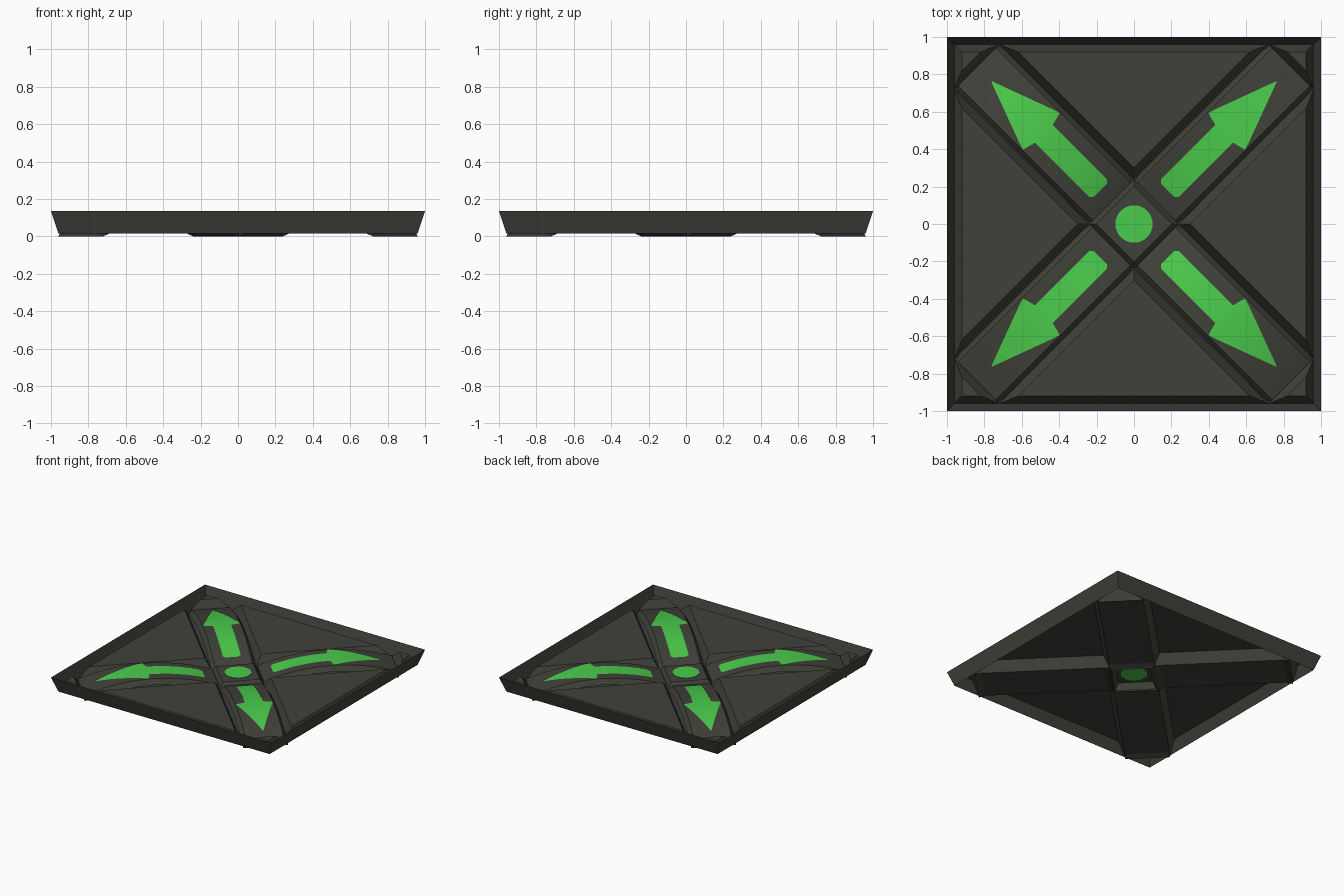
import bpy, bmesh, math
from mathutils import Matrix, Vector

if "Cube" in bpy.data.objects:
    bpy.data.objects.remove(bpy.data.objects["Cube"])


def material(name, rgb):
    m = bpy.data.materials.new(name)
    m.diffuse_color = (*rgb, 1)
    m.use_nodes = True
    m.node_tree.nodes["Principled BSDF"].inputs["Base Color"].default_value = m.diffuse_color
    return m


DARK = material("charcoal", (0.052, 0.052, 0.043))
GREEN = material("signal green", (0.07, 0.60, 0.07))

LOW, FLOOR, RIM = 0.015, 0.10, 0.135   # groove bottom, floor panels, rim top
HALF, TOPHALF = 0.17, 0.142            # arm half width at base and top
START, END = 0.17, 1.188               # arm extent along the diagonal


def arch(d):
    """Height of the arched arm top at distance d from the centre."""
    mid = (START + END) / 2
    return 0.13 - 0.09 * ((d - mid) / (END - mid)) ** 2


def loft(name, rings, mat, closed=True, cap_start=False, cap_end=False, angle=0, smooth=False):
    """Skin a list of equally long point rings."""
    bm = bmesh.new()
    rows = [[bm.verts.new(p) for p in ring] for ring in rings]
    n = len(rows[0])
    for a, b in zip(rows, rows[1:]):
        for i in range(n if closed else n - 1):
            j = (i + 1) % n
            bm.faces.new((a[i], a[j], b[j], b[i]))
    if cap_start:
        bm.faces.new(rows[0][::-1])
    if cap_end:
        bm.faces.new(rows[-1])
    bmesh.ops.recalc_face_normals(bm, faces=bm.faces[:])
    bm.transform(Matrix.Rotation(angle, 4, 'Z'))
    me = bpy.data.meshes.new(name)
    bm.to_mesh(me)
    bm.free()
    me.materials.append(mat)
    ob = bpy.data.objects.new(name, me)
    bpy.context.collection.objects.link(ob)
    if smooth:
        bpy.ops.object.select_all(action='DESELECT')
        ob.select_set(True)
        bpy.context.view_layer.objects.active = ob
        bpy.ops.object.shade_smooth_by_angle(angle=math.radians(25))
    return ob


def square(h, z):
    return [(-h, -h, z), (h, -h, z), (h, h, z), (-h, h, z)]


# Flared outer rim wall
loft("rim_wall", [square(1, RIM), square(0.96, LOW)], DARK)

# Arrow outline: half width at stations along the diagonal
OUTLINE = [(0.255, 0.052), (0.272, 0.068), (0.682, 0.068), (0.70, 0.138), (0.725, 0.132), (1.075, 0.003)]


def arrow_rings():
    rings = []
    for (d0, w0), (d1, w1) in zip(OUTLINE, OUTLINE[1:]):
        steps = max(1, round((d1 - d0) / 0.05))
        for k in range(steps):
            t = k / steps
            rings.append((d0 + (d1 - d0) * t, w0 + (w1 - w0) * t))
    rings.append(OUTLINE[-1])
    return [[(d, -w, arch(d) + 0.004), (d, w, arch(d) + 0.004)] for d, w in rings]


def arm_ring(d):
    z = arch(d)
    return [(d, -HALF, z - 0.04), (d, HALF, z - 0.04), (d, TOPHALF, z), (d, -TOPHALF, z)]


arm_rings = [arm_ring(START + (END - START) * i / 16) for i in range(17)]

for k in range(4):
    turn = k * math.pi / 2
    diag = turn + math.pi / 4
    # Raised triangular floor panel on each side
    loft(f"floor_panel_{k}",
         [[(0, 0.24, LOW), (0.72, 0.96, LOW), (-0.72, 0.96, LOW)],
          [(0, 0.30, FLOOR), (0.62, 0.92, FLOOR), (-0.62, 0.92, FLOOR)]],
         DARK, cap_end=True, angle=turn)
    # Small corner panel beyond the arm end
    loft(f"corner_panel_{k}",
         [[(0.72, 0.96, LOW), (0.96, 0.72, LOW), (0.96, 0.96, LOW)],
          [(0.82, 0.92, FLOOR), (0.92, 0.82, FLOOR), (0.92, 0.92, FLOOR)]],
         DARK, cap_end=True, angle=turn)
    # Flat channel bottom below the arm
    loft(f"channel_bottom_{k}",
         [[(START, -HALF, LOW), (START, HALF, LOW)], [(END, -HALF, LOW), (END, HALF, LOW)]],
         DARK, closed=False, angle=diag)
    # Arched arm with bevelled sides
    loft(f"arched_arm_{k}", arm_rings, DARK, cap_start=True, cap_end=True, angle=diag, smooth=True)
    # Green arrow following the arch
    loft(f"arrow_{k}", arrow_rings(), GREEN, closed=False, angle=diag, smooth=True)

# Centre plate with its skirt, open from below
loft("centre_plate",
     [square(TOPHALF, 0.06), square(HALF, LOW), square(0.155, 0.0), square(0.13, 0.052)],
     DARK, cap_start=True, cap_end=True, angle=math.pi / 4)


# Green centre disc, visible from above and below
def circle(z, n=32):
    return [(0.1 * math.cos(2 * math.pi * i / n), 0.1 * math.sin(2 * math.pi * i / n), z) for i in range(n)]


loft("centre_disc", [circle(0.049), circle(0.064)], GREEN, cap_start=True, cap_end=True)
